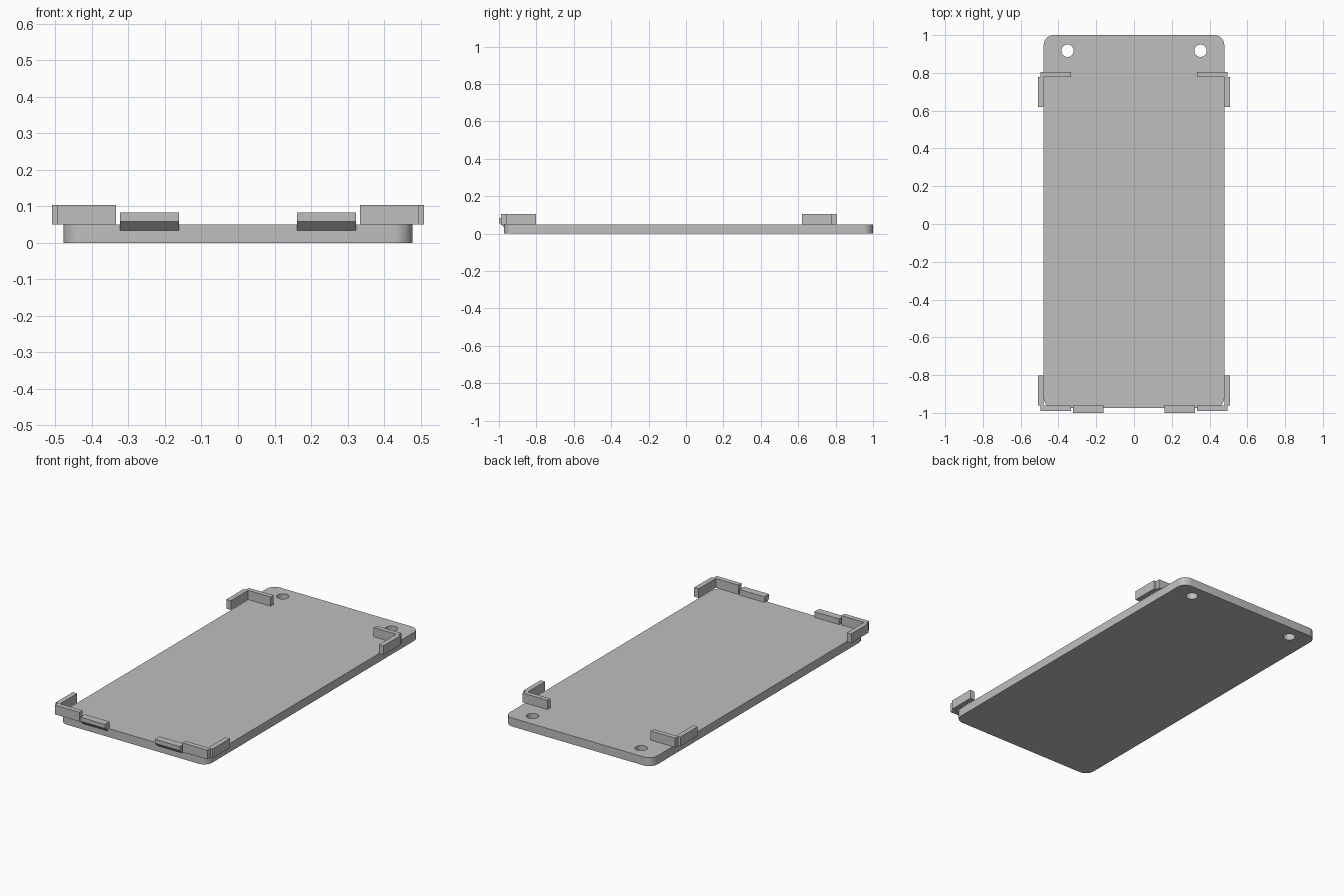
import bpy, bmesh, math

if "Cube" in bpy.data.objects:
    bpy.data.objects.remove(bpy.data.objects["Cube"])

grey = bpy.data.materials.new("plain grey")
grey.diffuse_color = (0.52, 0.52, 0.52, 1)
grey.use_nodes = True
grey.node_tree.nodes["Principled BSDF"].inputs["Base Color"].default_value = grey.diffuse_color


def prism(name, pts, depth, axis="z", start=0.0):
    """Extrude a closed outline: (x, y) along z, or (y, z) along x."""
    bm = bmesh.new()
    if axis == "z":
        verts = [bm.verts.new((a, b, start)) for a, b in pts]
        step = (0, 0, depth)
    else:
        verts = [bm.verts.new((start, a, b)) for a, b in pts]
        step = (depth, 0, 0)
    face = bm.faces.new(verts)
    ext = bmesh.ops.extrude_face_region(bm, geom=[face])
    bmesh.ops.translate(bm, vec=step, verts=[g for g in ext["geom"] if isinstance(g, bmesh.types.BMVert)])
    bmesh.ops.recalc_face_normals(bm, faces=bm.faces)
    mesh = bpy.data.meshes.new(name)
    bm.to_mesh(mesh)
    bm.free()
    mesh.materials.append(grey)
    obj = bpy.data.objects.new(name, mesh)
    bpy.context.collection.objects.link(obj)
    return obj


def arc(cx, cy, r, a0, a1, n):
    return [(cx + r * math.cos(math.radians(a0 + (a1 - a0) * i / n)),
             cy + r * math.sin(math.radians(a0 + (a1 - a0) * i / n))) for i in range(n + 1)]


def block(name, x0, x1, y0, y1, z0, z1):
    return prism(name, [(x0, y0), (x1, y0), (x1, y1), (x0, y1)], z1 - z0, start=z0)


# Base plate with rounded corners
W, Y0, Y1, T, R = 0.478, -0.973, 1.0, 0.05, 0.053
outline = (arc(W - R, Y1 - R, R, 0, 90, 10) + arc(-W + R, Y1 - R, R, 90, 180, 10)
           + arc(-W + R, Y0 + R, R, 180, 270, 10) + arc(W - R, Y0 + R, R, 270, 360, 10))
plate = prism("base_plate", outline, T)

# Two mounting holes through the back end
for side, label in ((-1, "left"), (1, "right")):
    hole = prism(label + "_hole_cutter", arc(side * 0.352, 0.917, 0.033, 0, 360, 32)[:-1], 0.2, start=-0.1)
    hole.hide_render = True
    hole.hide_set(True)
    cut = plate.modifiers.new(label + "_hole", "BOOLEAN")
    cut.object = hole
    cut.solver = "EXACT"

# Smooth the rounded corners and hole walls
plate.select_set(True)
bpy.context.view_layer.objects.active = plate
bpy.ops.object.shade_smooth_by_angle(angle=math.radians(30))

# Corner brackets and front clips on both sides
TOP = 0.104
for side, label in ((-1, "left"), (1, "right")):
    def span(a, b):
        return sorted((side * a, side * b))

    for end, ya, ys0, ys1 in (("front", (-0.99, -0.961), -0.961, -0.803),
                              ("back", (0.779, 0.806), 0.62, 0.779)):
        block(f"{label}_{end}_bracket_cross_arm", *span(0.334, 0.494), *ya, T, TOP)
        block(f"{label}_{end}_bracket_side_arm", *span(0.48, 0.509), ys0, ys1, T, TOP)

    # Clip with sloped underside hooked over the front edge
    x0, x1 = span(0.162, 0.323)
    prism(label + "_front_clip",
          [(-0.957, 0.034), (-0.973, 0.034), (-1.0, 0.059), (-1.0, 0.083), (-0.957, 0.083)],
          x1 - x0, axis="x", start=x0)
